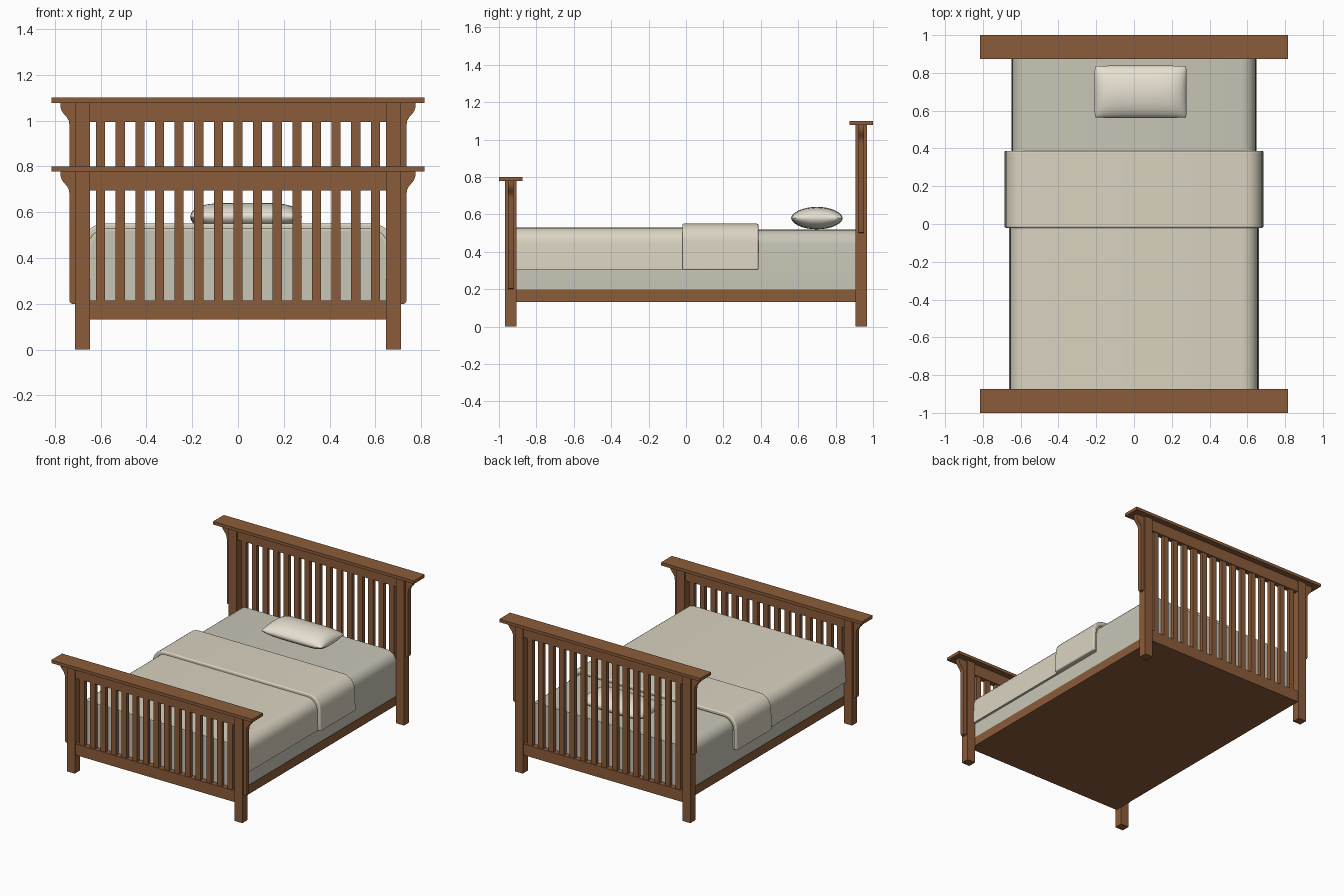
import bpy, bmesh, math

if "Cube" in bpy.data.objects:
    bpy.data.objects.remove(bpy.data.objects["Cube"])


def material(name, rgb):
    m = bpy.data.materials.new(name)
    m.diffuse_color = (*rgb, 1)
    m.use_nodes = True
    m.node_tree.nodes["Principled BSDF"].inputs["Base Color"].default_value = m.diffuse_color
    return m


WOOD = material("wood", (0.26, 0.107, 0.042))
SHEET = material("sheet", (0.58, 0.56, 0.47))
COVER = material("cover", (0.70, 0.65, 0.53))
PILLOW = material("pillow_cloth", (0.80, 0.75, 0.64))


def finish(bm, name, mat, smooth=False):
    bmesh.ops.recalc_face_normals(bm, faces=bm.faces)
    me = bpy.data.meshes.new(name)
    bm.to_mesh(me)
    bm.free()
    me.materials.append(mat)
    ob = bpy.data.objects.new(name, me)
    bpy.context.collection.objects.link(ob)
    if smooth:
        bpy.context.view_layer.objects.active = ob
        ob.select_set(True)
        bpy.ops.object.shade_smooth_by_angle(angle=math.radians(35))
        ob.select_set(False)
    return ob


def box(name, x0, x1, y0, y1, z0, z1, mat=WOOD):
    bm = bmesh.new()
    bmesh.ops.create_cube(bm, size=1)
    for v in bm.verts:
        v.co = ((x0 + x1) / 2 + v.co.x * (x1 - x0),
                (y0 + y1) / 2 + v.co.y * (y1 - y0),
                (z0 + z1) / 2 + v.co.z * (z1 - z0))
    return finish(bm, name, mat)


def extrude_profile(name, pts, y0, y1, mat, smooth=True):
    """Extrude a closed xz outline along y."""
    bm = bmesh.new()
    a = [bm.verts.new((x, y0, z)) for x, z in pts]
    b = [bm.verts.new((x, y1, z)) for x, z in pts]
    n = len(pts)
    bm.faces.new(a)
    bm.faces.new(b[::-1])
    for i in range(n):
        j = (i + 1) % n
        bm.faces.new((a[i], a[j], b[j], b[i]))
    return finish(bm, name, mat, smooth)


def arch(w, z0, z1, r, flare=0.0, seg=6):
    """Open outline from right hem over the top to left hem, rounded shoulders."""
    right = [(w, z0)]
    for i in range(seg + 1):
        t = math.pi / 2 * i / seg
        right.append((w - flare - r + r * math.cos(t), z1 - r + r * math.sin(t)))
    return right + [(-x, z) for x, z in reversed(right)]


# Headboard and footboard
def bed_end(name, yc, top, corbel_bottom):
    box(name + "_cap", -0.815, 0.815, yc - 0.0625, yc + 0.0625, top - 0.022, top)
    under = top - 0.022
    box(name + "_top_rail", -0.65, 0.65, yc - 0.02, yc + 0.02, under - 0.083, under)
    box(name + "_bottom_rail", -0.65, 0.65, yc - 0.02, yc + 0.02, 0.132, 0.214)
    for i in range(15):
        x = (i - 7) * 0.0857
        box(name + "_slat", x - 0.02, x + 0.02, yc - 0.014, yc + 0.014, 0.21, under - 0.08)
    for s in (-1, 1):
        xs = sorted((s * 0.647, s * 0.712))
        box(name + "_post", *xs, yc - 0.03, yc + 0.03, 0, under)
        # curved bracket running down the outside of the post
        b = corbel_bottom
        prof = [(0.71, under), (0.775, under), (0.775, under - 0.02),
                (0.770, under - 0.036), (0.759, under - 0.051), (0.747, under - 0.064),
                (0.739, under - 0.079), (0.736, under - 0.1),
                (0.736, b + 0.012), (0.732, b + 0.003), (0.724, b), (0.71, b)]
        extrude_profile(name + "_bracket", [(s * x, z) for x, z in prof],
                        yc - 0.016, yc + 0.016, WOOD)


bed_end("headboard", 0.937, 1.10, 0.50)
bed_end("footboard", -0.937, 0.80, 0.20)

# Side rails and base
for s in (-1, 1):
    xs = sorted((s * 0.615, s * 0.648))
    box("side_rail", *xs, -0.92, 0.92, 0.132, 0.197)
box("base_board", -0.616, 0.616, -0.917, 0.917, 0.132, 0.195)

# Mattress
extrude_profile("mattress", arch(0.645, 0.195, 0.518, 0.08), -0.915, 0.915, SHEET)


# Covers draped over the mattress
def drape(name, outer, inner, y0, y1, bevel):
    ob = extrude_profile(name, outer + inner[::-1], y0, y1, COVER, False)
    if bevel:
        m = ob.modifiers.new("soft_edge", "BEVEL")
        m.width = bevel
        m.segments = 3
        m.limit_method = "ANGLE"
        m.angle_limit = math.radians(50)
    bpy.context.view_layer.objects.active = ob
    ob.select_set(True)
    bpy.ops.object.shade_smooth_by_angle(angle=math.radians(35))
    ob.select_set(False)


drape("duvet", arch(0.662, 0.305, 0.529, 0.085, 0.006),
      arch(0.644, 0.305, 0.516, 0.08), -0.915, 0.375, 0)
drape("folded_blanket", arch(0.686, 0.302, 0.55, 0.095, 0.006),
      arch(0.655, 0.302, 0.522, 0.08), -0.02, 0.387, 0.008)

# Pillow: rectangular cushion, top and bottom mirrored
bm = bmesh.new()
NU, NV = 20, 16
grid = {}
for side in (1, -1):
    for i in range(NU + 1):
        for j in range(NV + 1):
            u = math.sin(math.pi * (i / NU - 0.5))
            v = math.sin(math.pi * (j / NV - 0.5))
            h = 0.06 * max(0, 1 - abs(u) ** 5) ** 0.55 * max(0, 1 - v * v) ** 0.55
            k = 1 - 0.02 * (u * v) ** 8
            grid[side, i, j] = bm.verts.new(
                (0.035 + 0.244 * u * k, 0.70 + 0.138 * v * k, 0.58 + side * h))
    for i in range(NU):
        for j in range(NV):
            bm.faces.new([grid[side, a, b] for a, b in
                          ((i, j), (i + 1, j), (i + 1, j + 1), (i, j + 1))])
bmesh.ops.remove_doubles(bm, verts=bm.verts, dist=1e-5)
finish(bm, "pillow", PILLOW, True)
